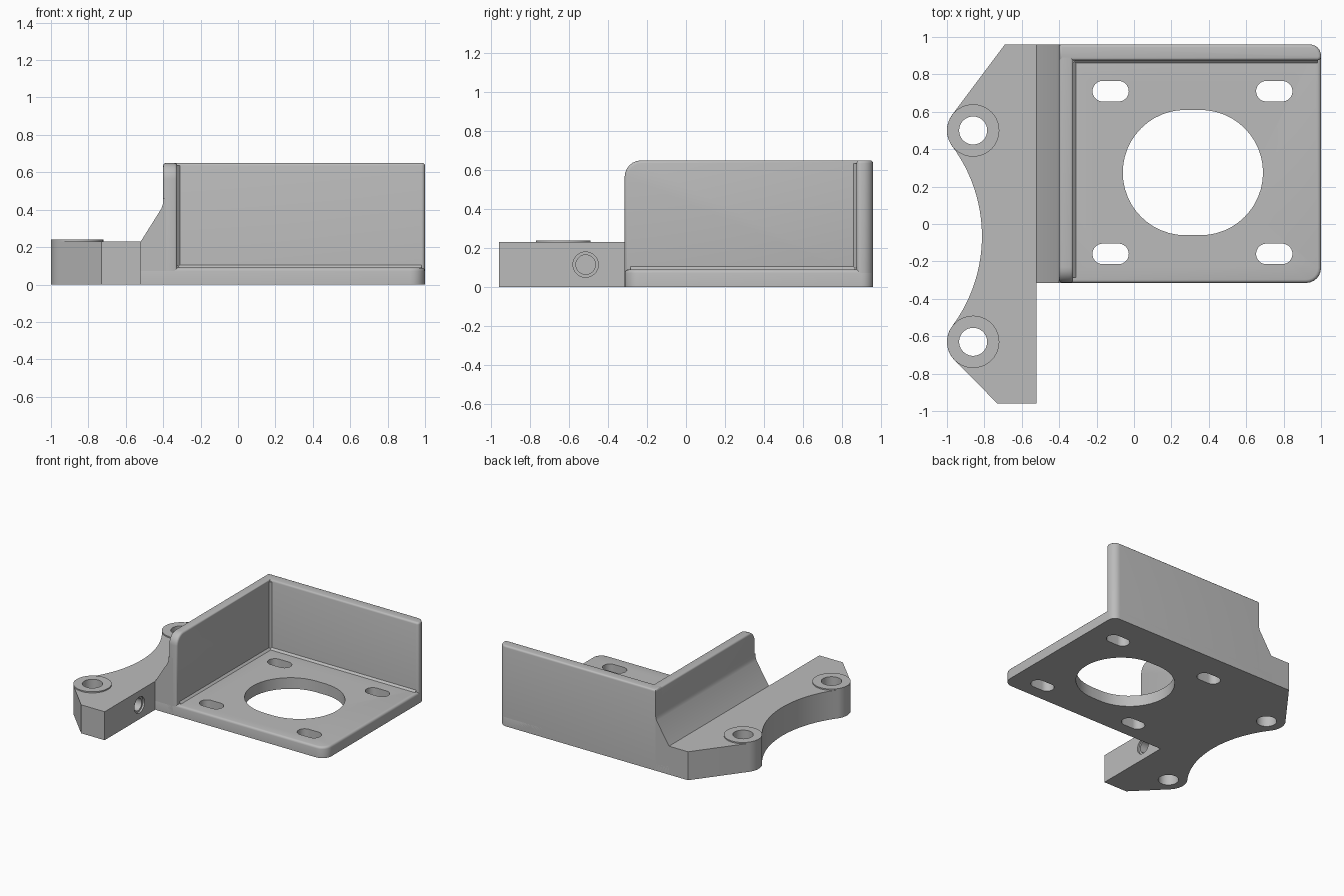
import bpy, bmesh, math
from mathutils import Vector

cube = bpy.data.objects.get("Cube")
if cube:
    bpy.data.objects.remove(cube, do_unlink=True)

GREY = (0.5, 0.5, 0.5, 1.0)
mat = bpy.data.materials.new("plain_grey")
mat.use_nodes = True
mat.diffuse_color = GREY
mat.node_tree.nodes["Principled BSDF"].inputs["Base Color"].default_value = GREY

# Mapping of outline (u, v) and extrusion depth w onto each axis
AXES = {"x": lambda u, v, w: (w, u, v),
        "y": lambda u, v, w: (u, w, v),
        "z": lambda u, v, w: (u, v, w)}


def arc(cx, cy, r, a0, a1, n=24):
    angles = [math.radians(a0 + (a1 - a0) * i / n) for i in range(n + 1)]
    return [(cx + r * math.cos(a), cy + r * math.sin(a)) for a in angles]


def circle(cx, cy, r):
    return arc(cx, cy, r, 0, 360, 40)[:-1]


def slot(cx, cy, r, half):
    return arc(cx + half, cy, r, -90, 90) + arc(cx - half, cy, r, 90, 270)


def rounded_rect(u0, u1, v0, v1, radii):
    """Rectangle with a radius per corner, counter-clockwise from lower left."""
    corners = [(u0, v0, 1, 1), (u1, v0, -1, 1), (u1, v1, -1, -1), (u0, v1, 1, -1)]
    pts = []
    for i, ((u, v, su, sv), r) in enumerate(zip(corners, radii)):
        if r:
            start = 180 + 90 * i
            pts += arc(u + su * r, v + sv * r, r, start, start + 90, 6)
        else:
            pts.append((u, v))
    return pts


def prism(name, outline, axis, lo, hi, bevel=0, both=False):
    """Extrude an outline along an axis, rounding the rim of one or both caps."""
    put = AXES[axis]
    bm = bmesh.new()
    base = bm.faces.new([bm.verts.new(put(u, v, lo)) for u, v in outline])
    top = bmesh.ops.extrude_face_region(bm, geom=[base], use_keep_orig=True)["geom"]
    top_verts = [g for g in top if isinstance(g, bmesh.types.BMVert)]
    bmesh.ops.translate(bm, verts=top_verts, vec=Vector(put(0, 0, hi - lo)))
    bmesh.ops.recalc_face_normals(bm, faces=bm.faces[:])
    if bevel:
        upper = set(top_verts)
        rim = [e for e in bm.edges
               if all(v in upper for v in e.verts)
               or (both and not any(v in upper for v in e.verts))]
        bmesh.ops.bevel(bm, geom=rim, offset=bevel, segments=3, profile=0.5,
                        affect="EDGES", clamp_overlap=True)
    mesh = bpy.data.meshes.new(name)
    bm.to_mesh(mesh)
    bm.free()
    mesh.materials.append(mat)
    obj = bpy.data.objects.new(name, mesh)
    bpy.context.collection.objects.link(obj)
    return obj


def cut(obj, outline, axis, lo, hi):
    """Subtract a prism from an object."""
    cutter = prism("cutter", outline, axis, lo, hi)
    cutter.hide_render = True
    mod = obj.modifiers.new("cut", "BOOLEAN")
    mod.operation = "DIFFERENCE"
    mod.solver = "EXACT"
    mod.object = cutter
    bpy.context.view_layer.objects.active = obj
    bpy.ops.object.modifier_apply(modifier=mod.name)
    bpy.data.objects.remove(cutter, do_unlink=True)


# Shared positions
RIGHT, BACK, FRONT = 1.0, 0.96, -0.315
JOIN, WALL_OUT, WALL_IN, BACK_IN = -0.52, -0.40, -0.325, 0.875
FLOOR, TOP, FLANGE = 0.09, 0.65, 0.23
R = 0.015

# Floor plate with a large opening and four mounting slots
floor = prism("floor_plate",
              rounded_rect(JOIN, RIGHT, FRONT, BACK, (0, 0.08, 0.06, 0)),
              "z", 0, FLOOR, 0.018)
cut(floor, slot(0.315, 0.275, 0.335, 0.04), "z", -0.1, 0.3)
for x in (-0.125, 0.75):
    for y in (-0.16, 0.71):
        cut(floor, slot(x, y, 0.055, 0.042), "z", -0.1, 0.3)

# Back wall and side wall with rounded rims
back_wall = prism("back_wall",
                  rounded_rect(WALL_OUT, RIGHT, BACK_IN, BACK, (0, 0.02, 0.06, 0)),
                  "z", 0, TOP, R)
side_wall = prism("side_wall",
                  rounded_rect(FRONT, 0.93, 0.03, TOP, (0, 0, 0, 0.085)),
                  "x", WALL_OUT, WALL_IN, R, both=True)

# Sloped web between the flange and the side wall
web = [(JOIN, 0.02), (-0.36, 0.02), (-0.36, 0.46), (WALL_OUT, 0.46),
       (-0.402, 0.43), (-0.41, 0.405), (JOIN, FLANGE)]
prism("sloped_web", web, "y", FRONT, BACK)

# Small fillets along the inner corners
fu, fv, fz = WALL_IN, BACK_IN, FLOOR
prism("side_fillet", [(fu - R, fz - R), (fu + 2 * R, fz - R), (fu - R, fz + 2 * R)],
      "y", FRONT + 0.03, BACK_IN)
prism("back_fillet", [(fv + R, fz - R), (fv - 2 * R, fz - R), (fv + R, fz + 2 * R)],
      "x", WALL_IN, RIGHT - 0.02)
prism("corner_fillet", [(fu - R, fv + R), (fu - R, fv - 2 * R), (fu + 2 * R, fv + R)],
      "z", 0.05, TOP - R)

# Mounting flange: two round ears joined by a concave arc
BX, BY0, BY1, BR = -0.86, -0.63, 0.50, 0.14
outline = [(JOIN, -BACK), (-0.73, -BACK)]
outline += arc(BX, BY0, BR, -135.3, -216.6)
outline += arc(-1.62, -0.065, 0.807, -36.6, 36.6, 32)[1:-1]
outline += arc(BX, BY1, BR, 216.6, 143.1)
outline += [(-0.69, BACK), (JOIN, BACK)]
flange = prism("mounting_flange", outline, "z", 0, FLANGE)

# Raised bosses with through holes
for label, y in (("front", BY0), ("back", BY1)):
    boss = prism(label + "_boss", circle(BX, y, BR), "z", FLANGE - 0.01, 0.24)
    for part in (flange, boss):
        cut(part, circle(BX, y, 0.075), "z", -0.1, 0.4)

# Blind side hole with a countersunk rim
cut(flange, circle(-0.515, 0.115, 0.05), "x", -0.72, -0.4)
cut(flange, circle(-0.515, 0.115, 0.065), "x", JOIN - 0.015, -0.4)

# Smooth the curved faces and keep hard edges
bpy.ops.object.select_all(action="DESELECT")
for obj in bpy.context.collection.objects:
    if obj.type == "MESH" and obj.data.materials and obj.data.materials[0] == mat:
        obj.select_set(True)
        bpy.context.view_layer.objects.active = obj
bpy.ops.object.shade_smooth_by_angle(angle=math.radians(32))
